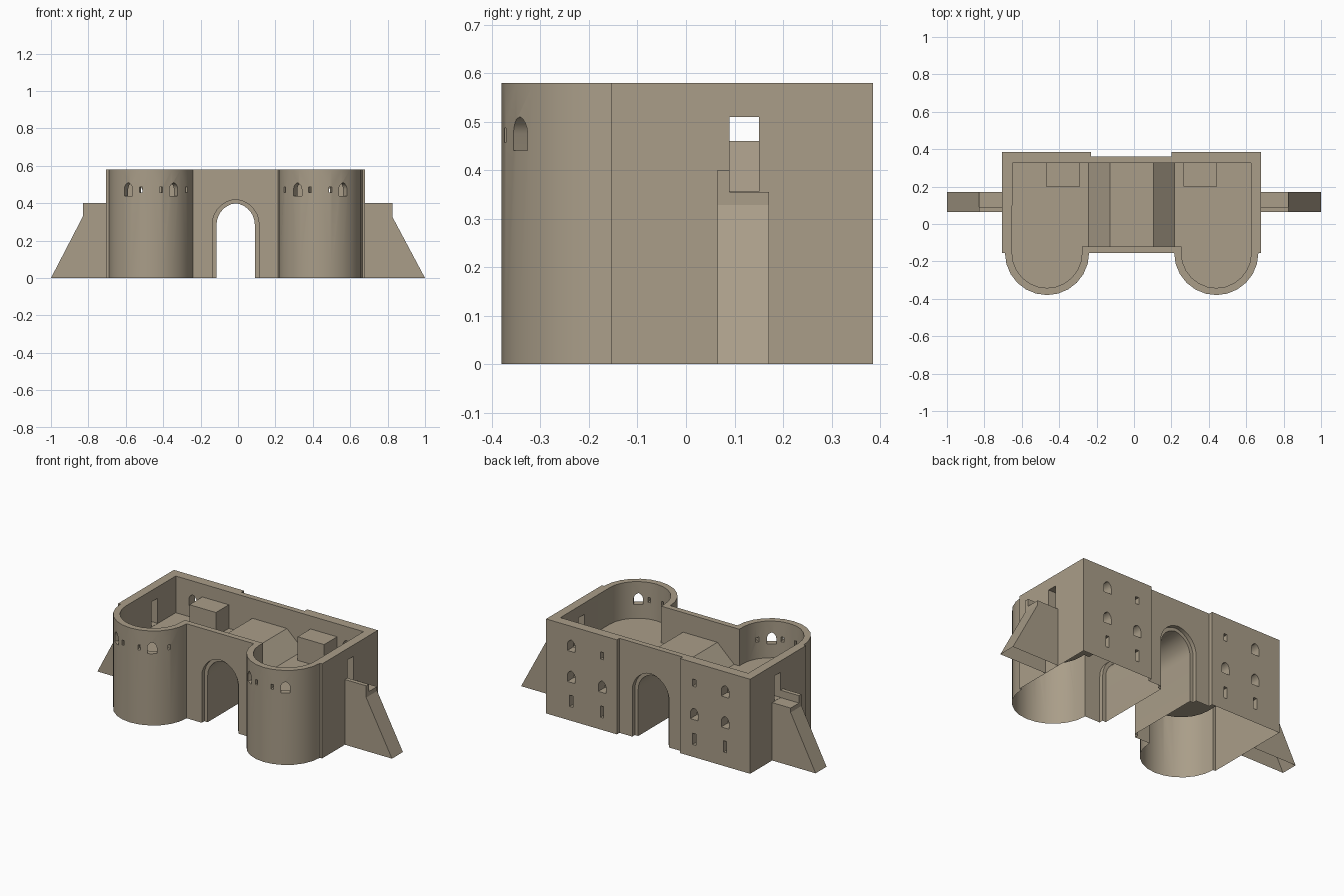
import bpy, bmesh, math
from mathutils import Matrix

cube = bpy.data.objects.get("Cube")
if cube:
    bpy.data.objects.remove(cube, do_unlink=True)

stone = bpy.data.materials.new("sandstone")
stone.use_nodes = True
COLOUR = (0.40, 0.34, 0.25, 1)
stone.diffuse_color = COLOUR
stone.node_tree.nodes["Principled BSDF"].inputs["Base Color"].default_value = COLOUR

MID = -0.0125            # centre line of the gatehouse
TOP, FLOOR = 0.58, 0.355
WALL_Y = -0.155          # front wall, and the centre of both towers
TOWERS = (MID - 0.4525, MID + 0.4525)


def prism(name, outline, start, end, axis="Z"):
    """Extrude a 2D outline along Z, or an x-z outline along Y."""
    bm = bmesh.new()
    place = (lambda u, v: (u, v, start)) if axis == "Z" else (lambda u, v: (u, start, v))
    face = bm.faces.new([bm.verts.new(place(u, v)) for u, v in outline])
    moved = bmesh.ops.extrude_face_region(bm, geom=[face])["geom"]
    step = end - start
    bmesh.ops.translate(bm, vec=(0, 0, step) if axis == "Z" else (0, step, 0),
                        verts=[g for g in moved if isinstance(g, bmesh.types.BMVert)])
    bmesh.ops.recalc_face_normals(bm, faces=bm.faces)
    mesh = bpy.data.meshes.new(name)
    bm.to_mesh(mesh)
    bm.free()
    mesh.materials.append(stone)
    obj = bpy.data.objects.new(name, mesh)
    bpy.context.collection.objects.link(obj)
    return obj


def rect(x0, x1, y0, y1):
    return [(x0, y0), (x1, y0), (x1, y1), (x0, y1)]


def front_arc(cx, radius, steps=12):
    return [(cx - radius * math.cos(math.pi * i / steps),
             WALL_Y - radius * math.sin(math.pi * i / steps)) for i in range(steps + 1)]


def pointed_arch(cx, half, bottom, spring, apex, steps=7):
    """Two arcs that meet in a point above straight jambs."""
    rise = apex - spring
    radius = (rise * rise + half * half) / (2 * half)
    sweep = math.atan2(rise, radius - half)
    side = [(half - radius + radius * math.cos(sweep * i / steps),
             spring + radius * math.sin(sweep * i / steps)) for i in range(steps + 1)]
    right = [(cx + half, bottom)] + [(cx + x, z) for x, z in side]
    left = [(cx - x, z) for x, z in side[-2::-1]] + [(cx - half, bottom)]
    return right + left


def combine(target, other, operation):
    other.hide_render = True
    mod = target.modifiers.new("shape", "BOOLEAN")
    mod.operation, mod.object, mod.solver = operation, other, "EXACT"
    graph = bpy.context.evaluated_depsgraph_get()
    graph.update()
    mesh = bpy.data.meshes.new_from_object(target.evaluated_get(graph))
    target.modifiers.clear()
    target.data = mesh
    bpy.data.objects.remove(other, do_unlink=True)


def cut(target, outline, start, end, axis="Y", turn=None):
    cutter = prism("cutter", outline, start, end, axis)
    if turn is not None:
        cutter.data.transform(turn)
    combine(target, cutter, "DIFFERENCE")


def open_up(obj, test):
    bm = bmesh.new()
    bm.from_mesh(obj.data)
    bmesh.ops.delete(bm, geom=[f for f in bm.faces if test(f)], context="FACES")
    bm.to_mesh(obj.data)
    bm.free()


def is_bottom(f):
    return f.normal.z < -0.9 and f.calc_center_median().z < 0.002


# Outer walls with two round-fronted towers and thicker rear panels
outer = ([(-0.705, 0.385), (-0.705, WALL_Y)] + front_arc(TOWERS[0], 0.225)
         + front_arc(TOWERS[1], 0.225) + [(0.68, WALL_Y), (0.68, 0.385),
         (0.2, 0.385), (0.2, 0.36), (-0.23, 0.36), (-0.23, 0.385)])
gatehouse = prism("gatehouse", outer, 0, TOP)

# Sunken upper floor behind the parapets
inner = ([(-0.65, 0.325)] + front_arc(TOWERS[0], 0.187)
         + [(TOWERS[0] + 0.187, -0.12), (TOWERS[1] - 0.187, -0.12)]
         + front_arc(TOWERS[1], 0.187) + [(0.625, 0.325)])
cut(gatehouse, inner, FLOOR, 0.7, "Z")

# Raised back of the vault, and a stair box on each side
hump = [(MID + x, z) for x, z in
        [(-0.28, 0.31), (0.28, 0.31), (0.23, FLOOR), (0.117, 0.46), (-0.117, 0.46), (-0.23, FLOOR)]]
combine(gatehouse, prism("vault_back", hump, -0.13, 0.34, "Y"), "UNION")
for side in (-1, 1):
    x = MID + side * 0.3675
    box = prism("stair_box", rect(x - 0.09, x + 0.09, 0.2, 0.34), 0.31, 0.5)
    combine(gatehouse, box, "UNION")

# Gate passage with a stepped frame at each end
cut(gatehouse, pointed_arch(MID, 0.1025, -0.1, 0.285, 0.40), -0.5, 0.5)
frame = pointed_arch(MID, 0.125, -0.1, 0.285, 0.42)
cut(gatehouse, frame, -0.3, -0.13)
cut(gatehouse, frame, 0.335, 0.5)

# Tower windows and arrow slits, set radially
for side, cx in zip((-1, 1), TOWERS):
    for angle, arched in ((-33, True), (-14, False), (14, False), (33, True), (58, False)):
        shape = (pointed_arch(0, 0.026, 0.44, 0.475, 0.51) if arched
                 else rect(-0.008, 0.008, 0.457, 0.487))
        turn = (Matrix.Translation((cx, WALL_Y, 0))
                @ Matrix.Rotation(math.radians(-side * angle), 4, "Z"))
        cut(gatehouse, shape, -0.26, -0.16, "Y", turn)

# Rear windows: offset from centre, middle height, half height, arched
REAR = [(0.5225, 0.46, 0.035, True), (0.5225, 0.27, 0.035, True), (0.5225, 0.12, 0.035, False),
        (0.3125, 0.455, 0.022, False), (0.3125, 0.265, 0.035, True), (0.3125, 0.11, 0.035, False)]
for side in (-1, 1):
    for offset, z, tall, arched in REAR:
        x = MID + side * offset
        shape = (pointed_arch(x, 0.026, z - tall, z, z + tall) if arched
                 else rect(x - 0.011, x + 0.011, z - tall, z + tall))
        cut(gatehouse, shape, 0.321, 0.45)

# Side doors onto the wall walk
for x0, x1 in ((-0.8, -0.63), (0.605, 0.8)):
    cut(gatehouse, rect(x0, x1, 0.09, 0.15), FLOOR + 0.001, 0.51, "Z")

open_up(gatehouse, is_bottom)

# Sloping wall stubs with a parapet along the front
for name, side, wall, step in (("left_wall_stub", 1, 0.68, 0.825), ("right_wall_stub", -1, 0.705, 0.83)):
    profile = [(side * x, z) for x, z in
               [(wall, 0), (1, 0), (step, 0.328), (step, 0.4), (wall, 0.4)]]
    stub = prism(name, profile, 0.065, 0.171, "Y")
    ends = sorted((side * (wall - 0.1), side * 1.1))
    cut(stub, rect(ends[0], ends[1], 0.09, 0.3), FLOOR, 0.6, "Z")
    open_up(stub, lambda f: is_bottom(f) or f.normal.x * side < -0.9)

bpy.ops.object.select_all(action="DESELECT")
gatehouse.select_set(True)
bpy.context.view_layer.objects.active = gatehouse
bpy.ops.object.shade_smooth_by_angle(angle=math.radians(25))
